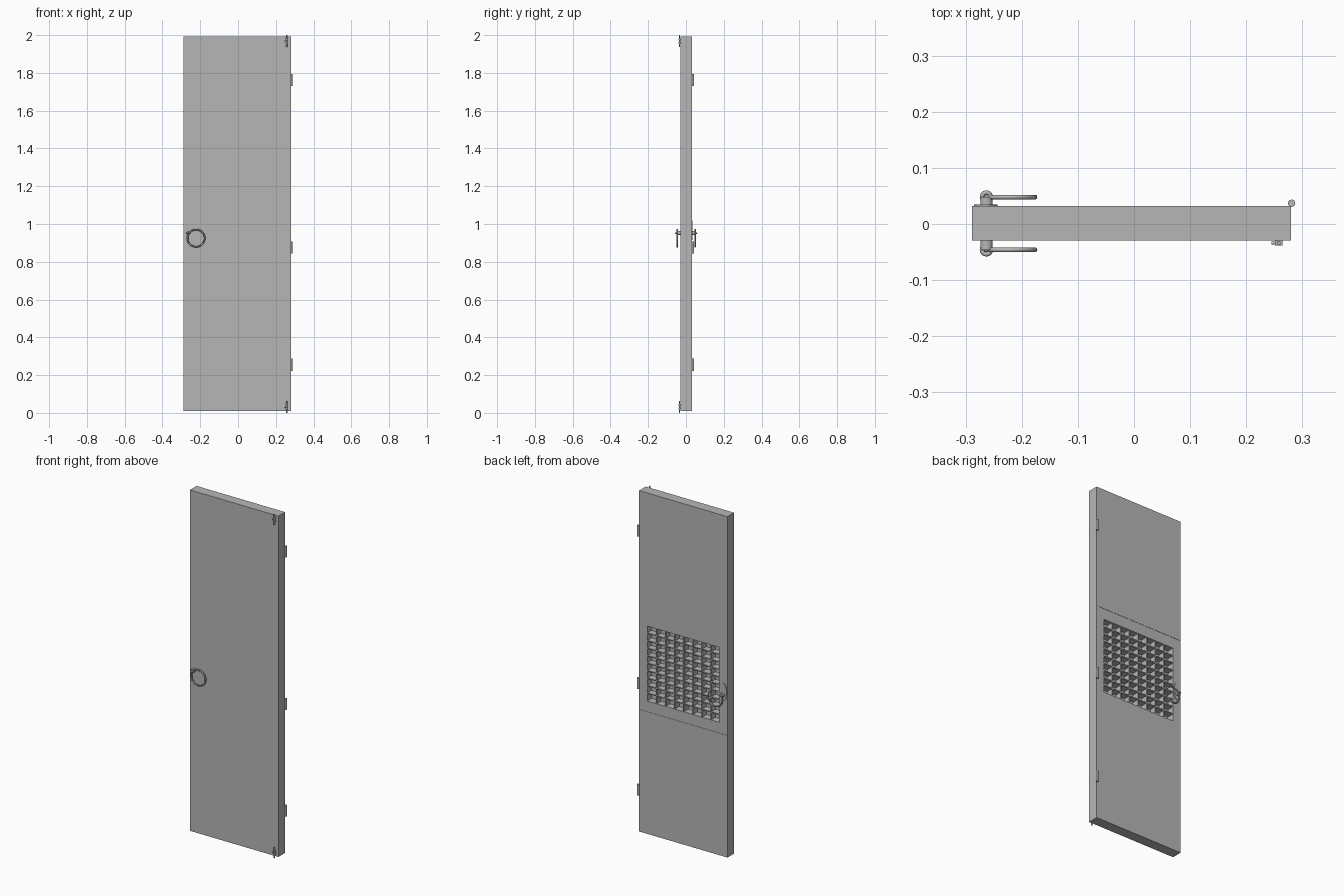
import bpy
import math
from mathutils import Vector

if "Cube" in bpy.data.objects:
    bpy.data.objects.remove(bpy.data.objects["Cube"], do_unlink=True)

# One painted metal finish for everything
grey = bpy.data.materials.new("plain_grey")
grey.use_nodes = True
colour = (0.47, 0.47, 0.47, 1)
grey.diffuse_color = colour
grey.node_tree.nodes["Principled BSDF"].inputs["Base Color"].default_value = colour


def finish(name, smooth=False):
    ob = bpy.context.object
    ob.name = name
    ob.data.materials.append(grey)
    if smooth:
        bpy.ops.object.shade_smooth_by_angle(angle=math.radians(40))
    return ob


def box(name, x, y, z):
    """Box from (min, max) pairs on each axis."""
    lo, hi = Vector((x[0], y[0], z[0])), Vector((x[1], y[1], z[1]))
    bpy.ops.mesh.primitive_cube_add(size=1, location=(lo + hi) / 2)
    ob = bpy.context.object
    ob.scale = hi - lo
    bpy.ops.object.transform_apply(location=False, rotation=False, scale=True)
    return finish(name)


def rod(name, start, end, radius, sides=16):
    start, end = Vector(start), Vector(end)
    axis = end - start
    bpy.ops.mesh.primitive_cylinder_add(
        vertices=sides, radius=radius, depth=axis.length, location=(start + end) / 2,
        rotation=axis.to_track_quat('Z', 'Y').to_euler())
    return finish(name, True)


def ring(name, centre, major, minor, rotation, around=32):
    bpy.ops.mesh.primitive_torus_add(
        location=centre, rotation=rotation, major_radius=major, minor_radius=minor,
        major_segments=around, minor_segments=10)
    return finish(name, True)


def cut(target, cutter):
    mod = target.modifiers.new("cut", 'BOOLEAN')
    mod.operation = 'DIFFERENCE'
    mod.solver = 'EXACT'
    mod.object = cutter
    bpy.context.view_layer.objects.active = target
    bpy.ops.object.modifier_apply(modifier=mod.name)
    bpy.data.objects.remove(cutter, do_unlink=True)


LEFT, RIGHT = 0.28, -0.289
FRONT, BACK = -0.029, 0.032
PANEL = BACK - 0.0015
FLOOR = -0.01
HOLE_X, HOLE_Z = (-0.238, 0.228), (0.782, 1.218)

# Door slab with a slightly sunk middle panel and a recess in the back
door = box("door_slab", (RIGHT, LEFT), (FRONT, BACK), (0.01, 1.993))
cut(door, box("panel_cutter", (-0.4, 0.4), (PANEL, 0.1), (0.72, 1.28)))
cut(door, box("recess_cutter", HOLE_X, (FLOOR, 0.1), HOLE_Z))

# Crossed slats inside the recess
COLUMNS, ROWS, HALF = 8, 10, 0.003
for i in range(1, COLUMNS):
    x = HOLE_X[0] + (HOLE_X[1] - HOLE_X[0]) * i / COLUMNS
    box("upright_slat", (x - HALF, x + HALF), (FLOOR, PANEL - 0.002), HOLE_Z)
for i in range(1, ROWS):
    z = HOLE_Z[0] + (HOLE_Z[1] - HOLE_Z[0]) * i / ROWS
    box("level_slat", HOLE_X, (FLOOR, PANEL - 0.003), (z - HALF, z + HALF))

# Hinge barrels
for z in (0.255, 0.875, 1.762):
    rod("hinge_barrel", (0.281, 0.037, z - 0.032), (0.281, 0.037, z + 0.032), 0.0065)

# Ring handle on each face: stem, eye and hanging ring
PIVOT_X, PIVOT_Z = -0.263, 0.952
for side, surface, y in (("front", FRONT, -0.046), ("back", PANEL, 0.048)):
    rod(side + "_handle_stem", (PIVOT_X, surface, PIVOT_Z), (PIVOT_X, y, PIVOT_Z), 0.011)
    ring(side + "_handle_eye", (PIVOT_X, y, PIVOT_Z), 0.008, 0.004, (0, 0, 0), 16)
    ring(side + "_handle_ring", (-0.222, y, 0.925), 0.0455, 0.0042, (math.pi / 2, 0, 0))

# Oval backing plate behind the rear handle
plate = rod("handle_plate", (-0.264, PANEL, 0.967), (-0.264, 0.0345, 0.967), 0.021, 32)
plate.scale = (1, 1, 1)
bpy.ops.object.transform_apply(location=False, rotation=True, scale=False)
plate.scale.z = 2.4

# Small sliding bolts at the top and bottom of the front
for name, tip, inward in (("top", 2.0, -1), ("bottom", 0.0, 1)):
    x, y = 0.258, -0.034
    end = tip + inward * 0.062
    rod(name + "_bolt", (x, y, tip), (x, y, end), 0.0035, 12)
    for step in (0.02, 0.036):
        a, b = sorted((tip + inward * step, tip + inward * (step + 0.008)))
        box(name + "_bolt_guide", (x - 0.007, x + 0.007), (y - 0.0045, FRONT), (a, b))
    knob_z = tip + inward * 0.032
    rod(name + "_bolt_knob", (x, y, knob_z), (x - 0.013, y, knob_z), 0.0028, 12)
